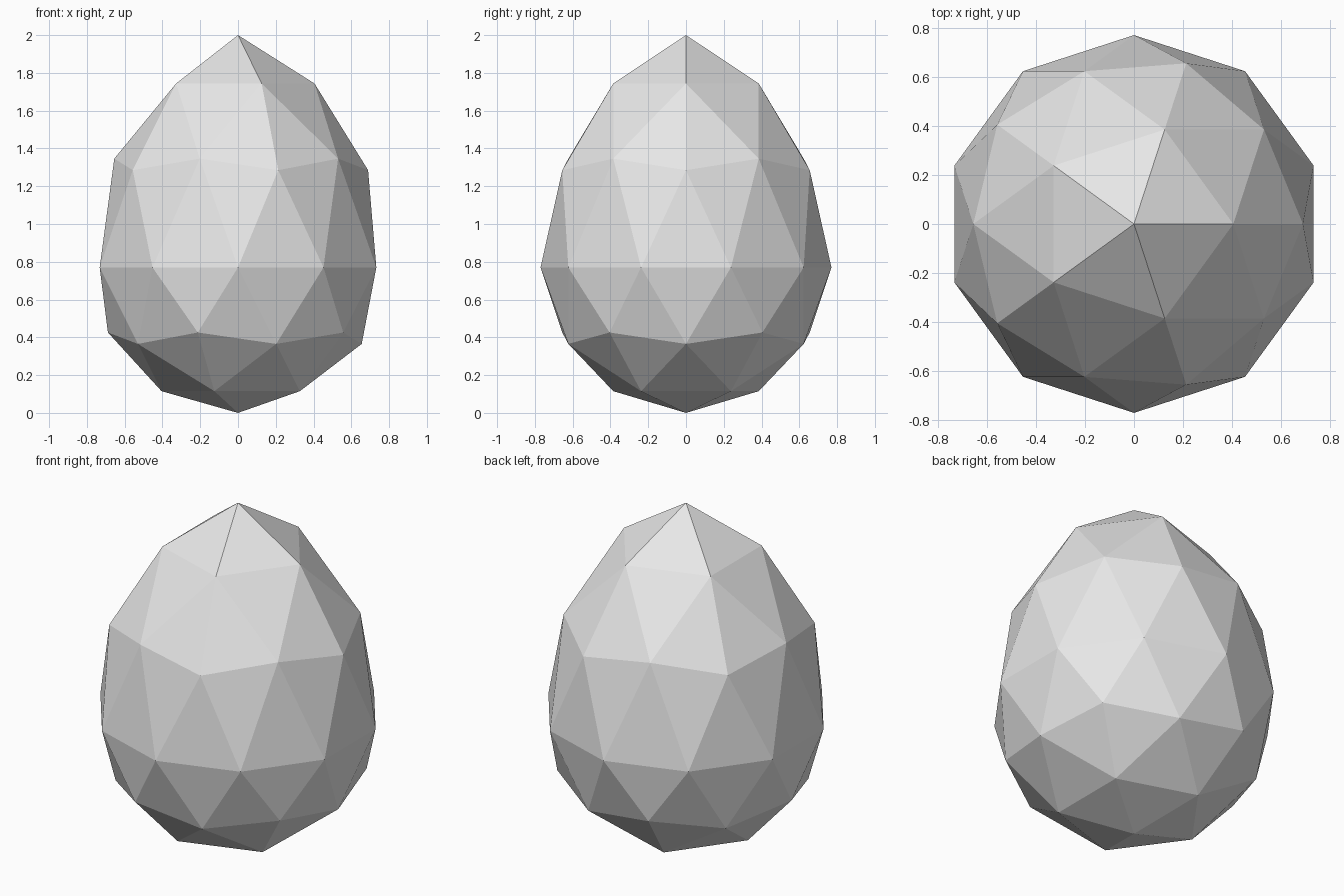
import bpy

cube = bpy.data.objects.get("Cube")
if cube:
    bpy.data.objects.remove(cube, do_unlink=True)

RADIUS = 0.77

# Plain grey material
grey = bpy.data.materials.new("light_grey")
grey.use_nodes = True
colour = (0.8, 0.8, 0.8, 1)
grey.diffuse_color = colour
grey.node_tree.nodes["Principled BSDF"].inputs["Base Color"].default_value = colour

# Faceted egg: a low-poly sphere whose upper rings are drawn up to a point
bpy.ops.mesh.primitive_ico_sphere_add(subdivisions=2, radius=RADIUS, location=(0, 0, 0))
egg = bpy.context.object
egg.name = egg.data.name = "egg_shell"
egg.data.materials.append(grey)

# Heights of the upper rings, keyed by their height on a unit sphere
upper_rings = {0.447: 1.285, 0.526: 1.346, 0.851: 1.744, 1.0: 2.0}
for v in egg.data.vertices:
    level = v.co.z / RADIUS
    if level > 0.1:
        ring = min(upper_rings, key=lambda k: abs(k - level))
        v.co.z = upper_rings[ring]
    else:
        v.co.z += RADIUS

for face in egg.data.polygons:
    face.use_smooth = False
egg.data.update()
